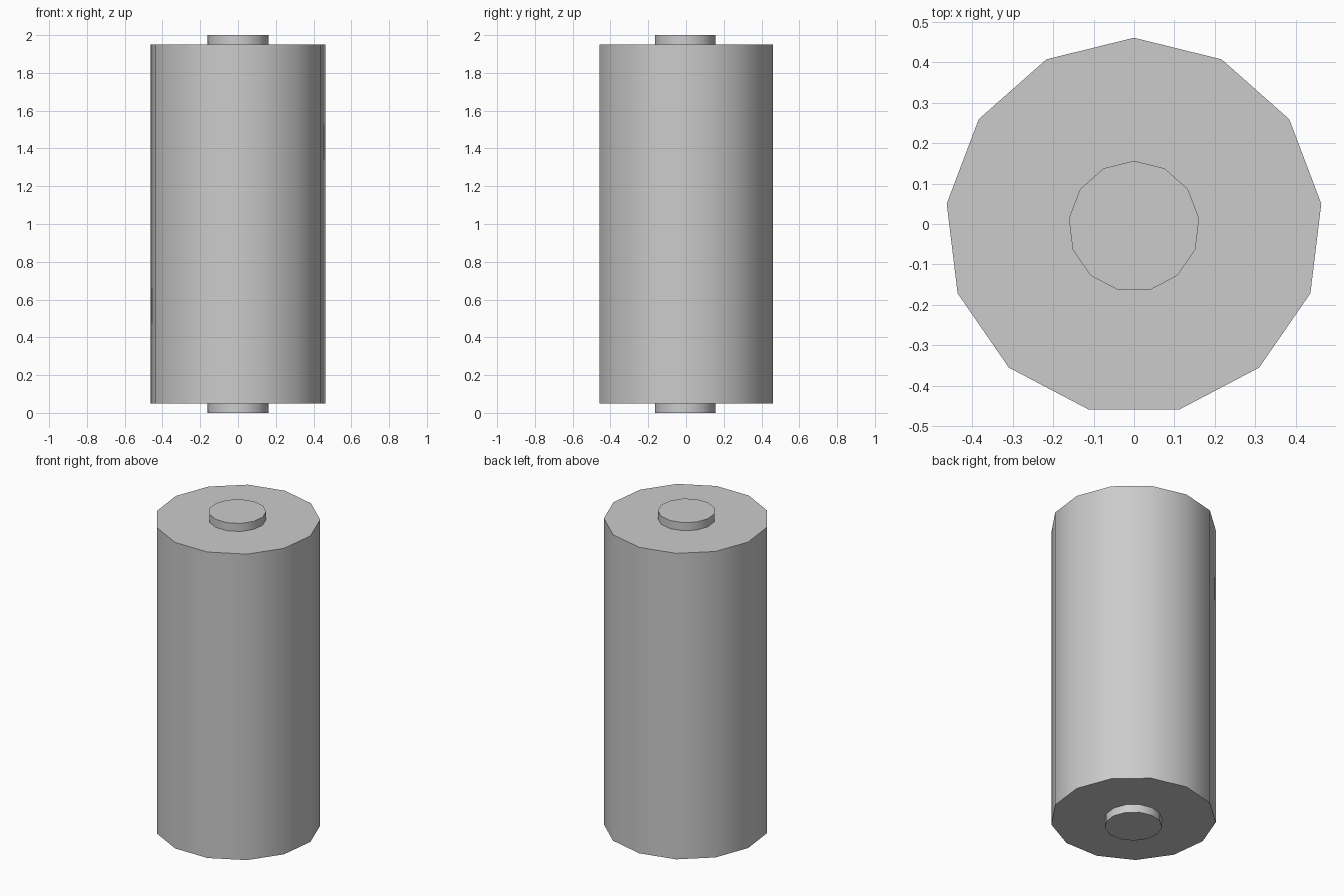
import bpy, bmesh
from math import sin, cos, pi, radians

if "Cube" in bpy.data.objects:
    bpy.data.objects.remove(bpy.data.objects["Cube"])

SIDES = 13
CENTRE_Y = -0.006
# Stepped profile (radius, height): lower stub, drum, upper stub
PROFILE = [(0.162, 0), (0.162, 0.05), (0.466, 0.05),
           (0.466, 1.95), (0.162, 1.95), (0.162, 2.0)]

bm = bmesh.new()


def ring(radius, z):
    # First vertex points to the back (+y)
    angles = [pi / 2 + 2 * pi * i / SIDES for i in range(SIDES)]
    return [bm.verts.new((radius * cos(a), CENTRE_Y + radius * sin(a), z)) for a in angles]


# Walls and shoulders
rings = [ring(r, z) for r, z in PROFILE]
for low, high in zip(rings, rings[1:]):
    for i in range(SIDES):
        j = (i + 1) % SIDES
        bm.faces.new((low[i], low[j], high[j], high[i]))

# End caps of the stubs
bm.faces.new(rings[0][::-1])
bm.faces.new(rings[-1])
bmesh.ops.recalc_face_normals(bm, faces=bm.faces[:])

mesh = bpy.data.meshes.new("drum_with_end_stubs")
bm.to_mesh(mesh)
bm.free()
drum = bpy.data.objects.new("drum_with_end_stubs", mesh)
bpy.context.collection.objects.link(drum)

# Smooth round walls, sharp rims
bpy.context.view_layer.objects.active = drum
drum.select_set(True)
bpy.ops.object.shade_smooth_by_angle(angle=radians(35))
